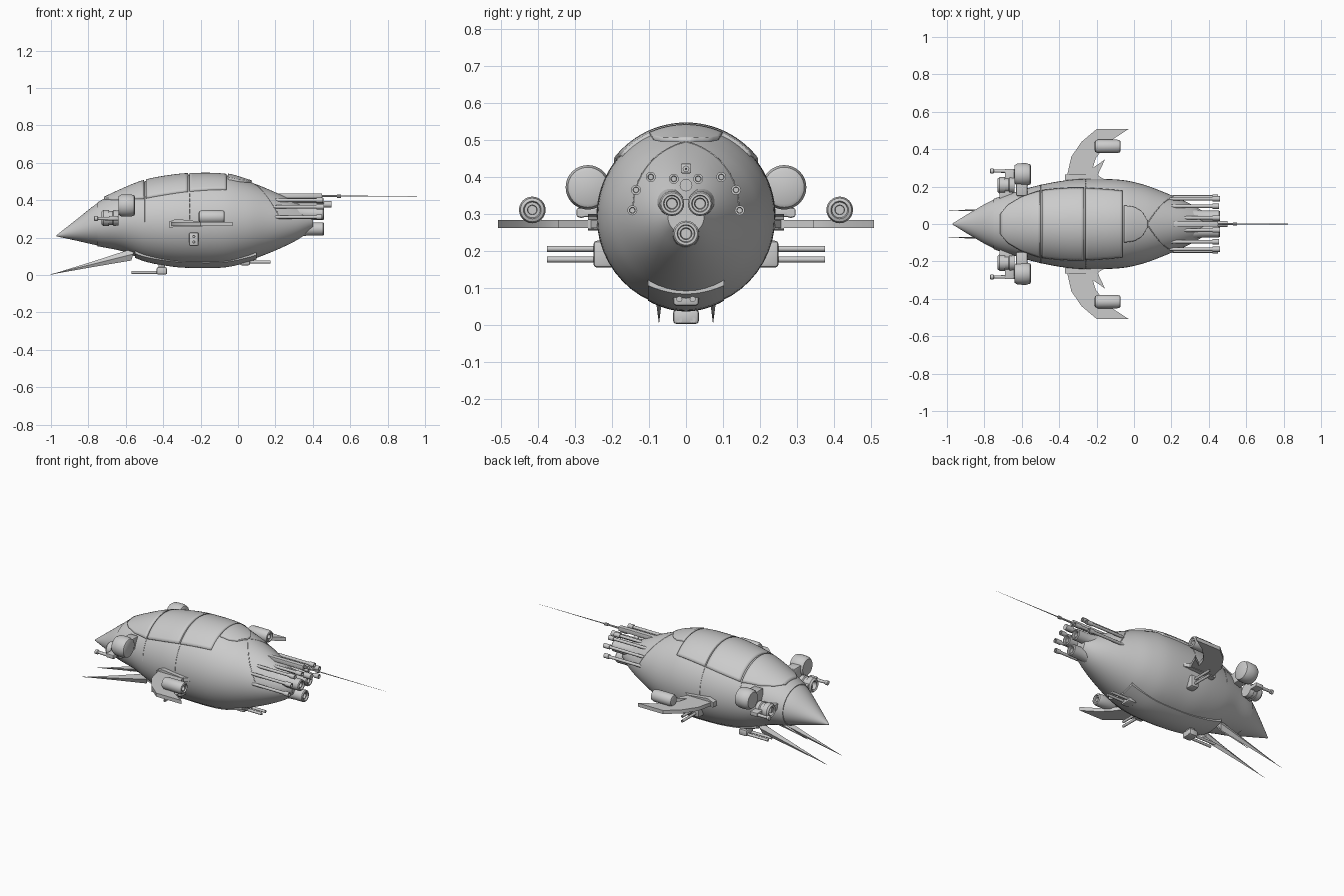
import bpy, bmesh, math
from mathutils import Vector, Matrix

if "Cube" in bpy.data.objects:
    bpy.data.objects.remove(bpy.data.objects["Cube"])

# Hull stations: x, top z, bottom z, half width
ST = [(-.97, .213, .207, .003), (-.86, .30, .183, .07), (-.75, .385, .158, .130),
      (-.62, .45, .132, .172), (-.5, .497, .085, .205), (-.36, .524, .058, .230),
      (-.25, .534, .05, .237), (-.07, .53, .053, .232), (.05, .498, .08, .207),
      (.15, .46, .115, .17), (.25, .415, .158, .128), (.33, .372, .20, .088), (.40, .335, .25, .045)]


def hull_dims(x):
    # Smooth (Hermite) interpolation between the stations
    n = len(ST)
    i = max(k for k in range(n - 1) if ST[k][0] <= x or k == 0)
    a, b = ST[i], ST[i + 1]
    p, q = ST[max(i - 1, 0)], ST[min(i + 2, n - 1)]
    d = b[0] - a[0]
    u = min((x - a[0]) / d, 1)
    out = []
    for k in (1, 2, 3):
        m0 = (b[k] - p[k]) / (b[0] - p[0]) * d
        m1 = (q[k] - a[k]) / (q[0] - a[0]) * d
        out.append((2*u**3 - 3*u*u + 1) * a[k] + (u**3 - 2*u*u + u) * m0
                   + (3*u*u - 2*u**3) * b[k] + (u**3 - u*u) * m1)
    return out


def surf(x, t, o=0.0):
    # Point on the hull, t = angle from the top ridge
    top, bot, w = hull_dims(x)
    return Vector((x, (w + o) * math.sin(t), (top + bot) / 2 + ((top - bot) / 2 + o) * math.cos(t)))


def lerp(tab, x):
    for (x0, v0), (x1, v1) in zip(tab, tab[1:]):
        if x <= x1:
            return v0 + (v1 - v0) * (x - x0) / (x1 - x0)
    return tab[-1][1]


def finish(name, bm, angle=35):
    bmesh.ops.recalc_face_normals(bm, faces=bm.faces)
    me = bpy.data.meshes.new(name)
    bm.to_mesh(me)
    bm.free()
    ob = bpy.data.objects.new(name, me)
    bpy.context.collection.objects.link(ob)
    bpy.ops.object.select_all(action='DESELECT')
    ob.select_set(True)
    bpy.context.view_layer.objects.active = ob
    bpy.ops.object.shade_smooth_by_angle(angle=math.radians(angle))
    return ob


def loft(name, rings, closed=True, caps=True, angle=35):
    bm = bmesh.new()
    vs = [[bm.verts.new(p) for p in r] for r in rings]
    n = len(rings[0])
    for a, b in zip(vs, vs[1:]):
        for j in range(n if closed else n - 1):
            k = (j + 1) % n
            bm.faces.new((a[j], a[k], b[k], b[j]))
    if caps:
        bm.faces.new(vs[0])
        bm.faces.new(vs[-1])
    return finish(name, bm, angle)


def lathe(name, prof, loc=(0, 0, 0), direction=(1, 0, 0), n=24):
    # Turned part: profile of (distance along axis, radius)
    rot = Vector((1, 0, 0)).rotation_difference(Vector(direction)).to_matrix()
    rings = [[Vector(loc) + rot @ Vector((d, r * math.cos(2*math.pi*j/n), r * math.sin(2*math.pi*j/n)))
              for j in range(n)] for d, r in prof]
    return loft(name, rings)


def box(name, x, y, z, bevel=.006):
    bm = bmesh.new()
    bmesh.ops.create_cube(bm, size=1)
    for v in bm.verts:
        v.co = [(a + b) / 2 + c * (b - a) for (a, b), c in zip((x, y, z), v.co)]
    if bevel:
        bmesh.ops.bevel(bm, geom=bm.edges[:], offset=bevel, segments=2, profile=.5, affect='EDGES')
    return finish(name, bm)


def patch(name, x0, x1, edge, thick):
    # Raised shell following the hull between +/- edge(x)
    xs = [x0 + (x1 - x0) * i / 14 for i in range(15)]
    ob = loft(name, [[surf(x, lerp(edge, x) * (j / 12 - 1)) for j in range(25)] for x in xs], False, False)
    m = ob.modifiers.new('thickness', 'SOLIDIFY')
    m.thickness, m.offset = thick, 0


def seam(name, pts, r=.0025):
    cu = bpy.data.curves.new(name, 'CURVE')
    cu.dimensions, cu.bevel_depth, cu.bevel_resolution = '3D', r, 1
    sp = cu.splines.new('POLY')
    sp.points.add(len(pts) - 1)
    for p, q in zip(sp.points, pts):
        p.co = (*q, 1)
    bpy.context.collection.objects.link(bpy.data.objects.new(name, cu))


# Hull, split into tail cone and body by a small step
def hull_part(name, x0, x1, o, n):
    loft(name, [[surf(x0 + (x1 - x0) * i / n, 2 * math.pi * j / 48, o) for j in range(48)] for i in range(n + 1)])

hull_part('tail_cone', -.97, -.74, 0, 12)
hull_part('hull_body', -.75, .40, .004, 48)

# Canopy panels and cockpit bubble
EDGE = [(-.71, .35), (-.67, .66), (-.6, .88), (-.5, .98), (-.06, .82)]
for i, (a, b) in enumerate([(-.71, -.5), (-.49, -.268), (-.258, -.062)]):
    patch(f'canopy_panel_{i}', a, b, EDGE, .024)
patch('cockpit_bubble', -.055, .07, [(-.055, .42), (0, .40), (.04, .3), (.07, .06)], .03)

# Panel seams
seam('nose_seam', [surf(.22 - .15 * (1 - abs(t) / 1.4) ** 1.2, t, .003)
                   for t in [1.4 * (k / 20 - 1) for k in range(41)]])
for s in (1, -1):
    for x in (-.5, -.26):
        seam('side_seam', [surf(x, s * (.9 + .07 * k), .003) for k in range(11)])

# Belly plate
def belly(x):
    p = [surf(x, math.pi + .48 * (j / 6 - 1), .012) for j in range(13)]
    for q, j in zip(p, range(13)):
        q.y = .103 * (j / 6 - 1) * -1
    return p + [Vector((x, -.103, .13)), Vector((x, 0, .10)), Vector((x, .103, .13))]

loft('belly_plate', [belly(-.55 + .65 * i / 20) for i in range(21)])

# Three main guns with flared roots
for name, y, z, k in (('lower_gun', 0, .247, 1), ('upper_gun', .038, .328, .95), ('upper_gun', -.038, .328, .95)):
    lathe(name, [(d, r * k) for d, r in ((.2, .085), (.26, .06), (.31, .045), (.36, .037), (.40, .035),
          (.455, .035), (.46, .031), (.46, .024), (.45, .022), (.45, .016), (.43, .014))], (0, y, z))

# Ring of thin barrels
for y, z, e in ((.145, .31, .45), (.135, .365, .46), (.095, .4, .455), (.033, .395, .46)):
    for s in (1, -1):
        lathe('thin_barrel', [(.19, .007), (.21, .009), (.42, .009), (.42, .0135), (e, .0135),
                              (e, .008), (e - .015, .007)], (0, s * y, z), n=12)
lathe('centre_barrel', [(.2, .012), (.45, .012), (.45, .017), (.5, .017), (.5, .009)], (0, 0, .378), n=12)

# Antenna
box('antenna_mount', (.2, .45), (-.014, .014), (.41, .436), .003)
lathe('antenna', [(.44, .006), (.53, .005), (.53, .009), (.55, .009), (.55, .003), (.7, .002), (1.0, .0004)],
      (0, 0, .422), n=8)

WING = [(-.36, .20), (-.36, .25), (-.335, .36), (-.28, .44), (-.2, .507), (-.03, .507), (-.11, .455), (-.17, .40),
        (-.205, .35), (-.22, .30), (-.155, .345), (-.195, .26), (-.16, .24), (-.16, .20)]
for s, side in ((1, 'left'), (-1, 'right')):
    # Fin wing, root block and wing pod
    loft(side + '_wing', [[(x, s * y, z) for x, y in WING] for z in (.262, .284)])
    loft(side + '_wing_root', [[(x, s * y, z) for x, z in ((-.37, .255), (-.37, .285), (-.33, .30), (-.19, .285),
         (-.19, .26))] for y in (.2, .265)])
    lathe(side + '_wing_pod', [(-.21, .022), (-.207, .03), (-.195, .036), (-.09, .036), (-.075, .032), (-.072, .024),
          (-.08, .021), (-.08, .013), (-.1, .012)], (0, s * .415, .311))
    # Rear engines
    lathe(side + '_engine', [(-.64, .03), (-.64, .048), (-.625, .058), (-.6, .06), (-.575, .06), (-.555, .054),
          (-.55, .045)], (0, s * .265, .372), n=32)
    lathe(side + '_thruster', [(-.70, .02), (-.725, .024), (-.73, .034), (-.72, .043), (-.69, .043), (-.69, .037),
          (-.67, .037), (-.665, .043), (-.64, .04)], (0, s * .207, .305))
    box(side + '_engine_strut', (-.63, -.57), (s * .2 - .05, s * .2 + .05), (.33, .40))
    box(side + '_thruster_strut', (-.72, -.65), (s * .16 - .04, s * .16 + .04), (.285, .325))
    lathe(side + '_exhaust_stub', [(-.77, .008), (-.767, .013), (-.752, .013), (-.748, .008), (-.64, .011)],
          (0, s * .283, .302), n=12)
    box(side + '_exhaust_arm', (-.69, -.64), (s * .25 - .045, s * .25 + .045), (.292, .316), .004)
    # Sideways twin guns
    box(side + '_gun_base', (-.262, -.21), (s * .22 - .03, s * .22 + .03), (.155, .228), .01)
    for z in (.177, .206):
        lathe(side + '_side_gun', [(.2, .008), (.375, .008), (.375, .004), (.35, .004)], (-.236, 0, z), (0, s, 0), 12)
    # Tail spike with a shorter one beside it
    for nm, x1, z1, y, k in (('_tail_spike', -1.0, .003, .073, 1), ('_short_spike', -.78, .05, .055, .7)):
        root = Vector((-.56, s * y, .112))
        tip = Vector((x1, s * y, z1))
        rings = [[root.lerp(tip, u) + Vector((.01 * c, .014 * k * w * sn, .034 * k * w * c))
                  for sn, c in ((0, 1), (1, 0), (0, -1), (-1, 0))]
                 for u, w in ((0, 1), (.5, .5), (1, .01))]
        loft(side + nm, rings)

# Belly twin guns, front and rear, with mounts
for name, bx, bz, d, end in (('front', (.01, .065), (.052, .097), 1, .175), ('rear', (-.435, -.38), (.003, .042), -1, -.57)):
    box(name + '_belly_mount', bx, (-.035, .035), bz, .009)
    box(name + '_belly_neck', (bx[0] + .01, bx[1] - .01), (-.02, .02), (bz[1] - .01, bz[1] + .05), .003)
    z = .07 if d > 0 else .014
    for y in (-.018, .018):
        lathe(name + '_belly_gun', [(0, .008), (abs(end - bx[0]), .008), (abs(end - bx[0]), .004)] if d > 0 else
              [(0, .008), (abs(end - bx[1]), .008), (abs(end - bx[1]), .004)],
              (bx[0] if d > 0 else bx[1], y, z), (d, 0, 0) if d > 0 else (-1, .0001, 0), 12)
